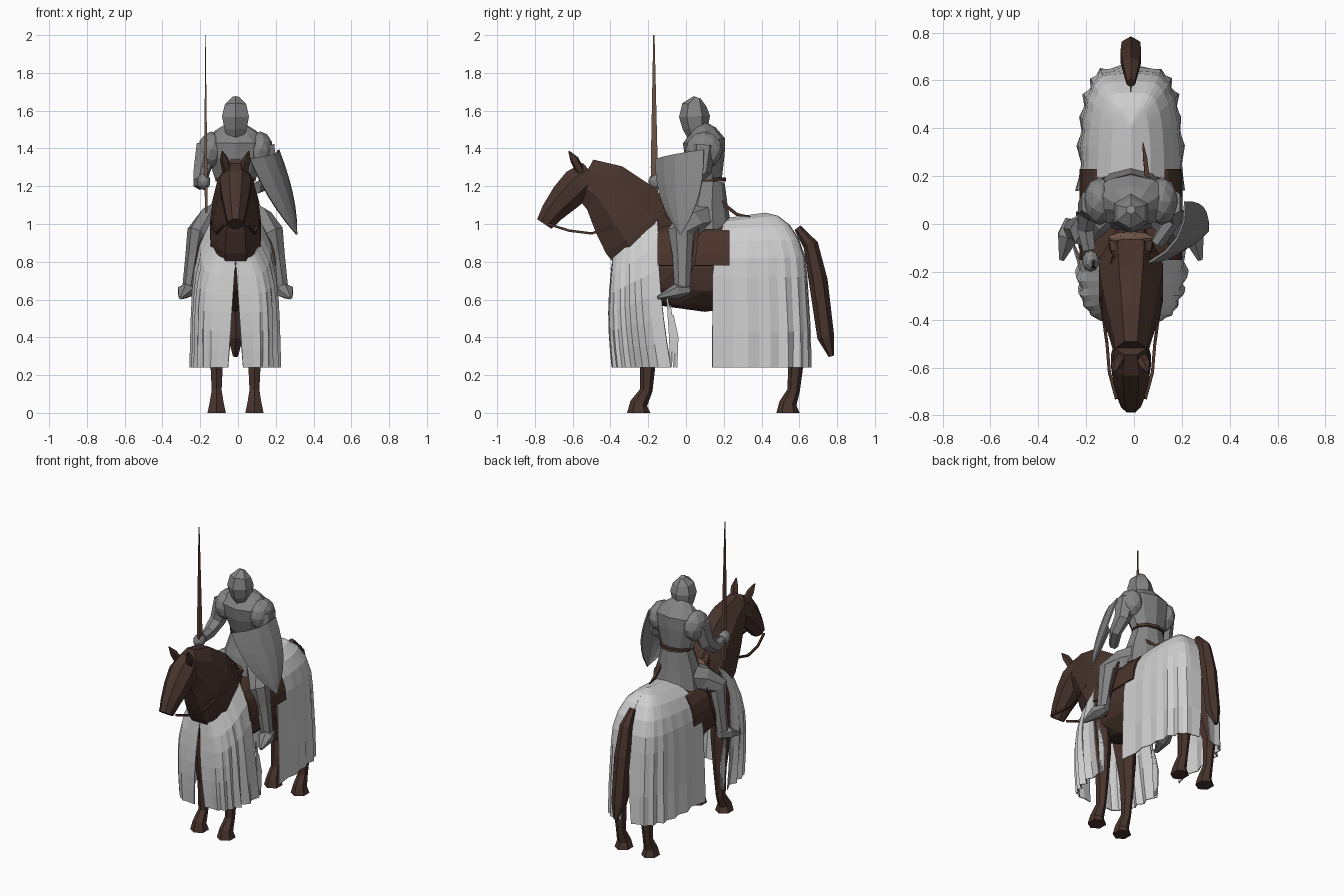
import bpy, bmesh, math, random
from mathutils import Vector

random.seed(4)
default_cube = bpy.data.objects.get("Cube")
if default_cube:
    bpy.data.objects.remove(default_cube, do_unlink=True)

CENTRE = Vector((-.013, 0, 0))
SIDES = (("left", 1), ("right", -1))


def material(name, red, green, blue):
    made = bpy.data.materials.new(name)
    made.use_nodes = True
    made.diffuse_color = (red, green, blue, 1)
    shader = made.node_tree.nodes["Principled BSDF"]
    shader.inputs["Base Color"].default_value = made.diffuse_color
    return made


COAT = material("horse brown", .065, .034, .026)
LEATHER = material("saddle leather", .07, .035, .026)
WOOD = material("pole brown", .15, .09, .06)
CLOTH = material("pale cloth", .62, .62, .62)
STEEL = material("grey steel", .23, .23, .23)


def finish(name, mesh_data, mat, thickness=0):
    bmesh.ops.recalc_face_normals(mesh_data, faces=mesh_data.faces)
    mesh = bpy.data.meshes.new(name)
    mesh_data.to_mesh(mesh)
    mesh_data.free()
    mesh.materials.append(mat)
    part = bpy.data.objects.new(name, mesh)
    part.location = CENTRE
    bpy.context.collection.objects.link(part)
    if thickness:
        solid = part.modifiers.new("thickness", "SOLIDIFY")
        solid.thickness = thickness


def bridge(mesh_data, rows, closed):
    """Quads between successive rows of points."""
    rows = [[mesh_data.verts.new(point) for point in row] for row in rows]
    for upper, lower in zip(rows, rows[1:]):
        count = len(upper)
        for k in range(count if closed else count - 1):
            n = (k + 1) % count
            mesh_data.faces.new((upper[k], upper[n], lower[n], lower[k]))
    return rows


def sheet(name, mat, rows, thickness):
    mesh_data = bmesh.new()
    bridge(mesh_data, rows, False)
    finish(name, mesh_data, mat, thickness)


def tube(name, mat, path, radii, depth=1, side=1, sides=8):
    """Capped tube along a path; depth is the ratio of thickness to width."""
    points = [Vector((side * x, y, z)) for x, y, z in path]
    last = len(points) - 1
    rings = []
    for i, (point, radius) in enumerate(zip(points, radii)):
        ahead = (points[min(i + 1, last)] - points[max(i - 1, 0)]).normalized()
        across = Vector((1, 0, 0))
        across = (across - ahead * across.dot(ahead)).normalized()
        deep = ahead.cross(across) * depth
        angles = [math.tau * (k + .5) / sides for k in range(sides)]
        rings.append([point + radius * (across * math.cos(a) + deep * math.sin(a))
                      for a in angles])
    mesh_data = bmesh.new()
    rings = bridge(mesh_data, rings, True)
    mesh_data.faces.new(rings[0])
    mesh_data.faces.new(rings[-1])
    finish(name, mesh_data, mat)


def spine(name, mat, profile, radii, depth=1, sides=8):
    """Tube in the middle plane, from (y, z) points."""
    tube(name, mat, [(0, y, z) for y, z in profile], radii, depth, 1, sides)


def blob(name, mat, centre, size):
    """Faceted ellipsoid."""
    mesh_data = bmesh.new()
    bmesh.ops.create_icosphere(mesh_data, subdivisions=2, radius=1)
    for vert in mesh_data.verts:
        vert.co = [c + s * v for c, s, v in zip(centre, size, vert.co)]
    finish(name, mesh_data, mat)


def mix(start, end, t):
    return start + (end - start) * t


HEM = .24
COLUMNS = 12


def drape(name, side, rows):
    """Half a cloth; each row gives edge and end heights, half width, edge and end y, fall."""
    pleats = [random.uniform(.2, 1) * (-1) ** k * .022 for k in range(COLUMNS + 1)]
    grid = []
    for edge_z, end_z, width, edge_y, end_y, fall in rows:
        line = []
        for k, pleat in enumerate(pleats):
            angle = math.pi / 2 * k / COLUMNS
            along = math.sin(angle) ** .75
            fold = pleat * fall
            x = width * max(math.cos(angle), 0) ** .42 + fold * math.cos(angle)
            y = mix(edge_y, end_y, along * (1 + fold * math.sin(angle)))
            line.append((side * max(x, .04 * fall), y, mix(edge_z, end_z, along)))
        grid.append(line)
    sheet(name, CLOTH, grid, .006)


def rear_rows():
    # Rounded rump, then a straight fall to the hem
    steps = 5
    for i in range(steps + 1):
        turn = math.pi / 2 * i / steps
        swell, level = math.sin(turn), mix(.72, 1.06, math.cos(turn))
        yield (level - .03 * math.cos(turn), level, .212 * swell ** .8,
               mix(.2, .14, swell ** 4), mix(.42, .64, swell), .3 * swell ** 6)
    for fall in (.6, 1):
        yield mix(.72, HEM, fall), mix(.72, HEM, fall), .218, .14, .655, fall


def front_rows():
    # Neckline sloping to the chest, then a straight fall to the hem
    steps = 6
    for i in range(steps + 1):
        fall = i / steps
        spread = 1 - (1 - fall) ** 5
        yield (mix(1.02, HEM, fall), mix(.82, HEM, fall), mix(.13, .225, spread),
               mix(-.15, -.08, fall ** 2), mix(-.39, -.41, math.sin(math.pi * fall)), fall)


# Horse trunk, neck, head and tail
blob("horse_trunk", COAT, (0, .1, .765), (.18, .5, .23))
spine("horse_neck", COAT, [(-.17, .86), (-.25, .97), (-.33, 1.08), (-.43, 1.19), (-.54, 1.25)],
      [.14, .145, .13, .1, .07], 1.6)
spine("horse_head", COAT, [(-.5, 1.27), (-.57, 1.21), (-.64, 1.14), (-.71, 1.06), (-.75, 1)],
      [.07, .09, .08, .06, .045], 1.1)
spine("horse_tail", COAT, [(.59, .98), (.66, .89), (.7, .7), (.74, .4), (.77, .3)],
      [.02, .04, .05, .045, .015], 1, 6)

# Horse legs: shared heights and girths, different stance
LEG_HEIGHTS = (.75, .5, .3, .12, .05, 0)
LEG_GIRTHS = (.08, .06, .04, .03, .042, .056)
STANCES = {"front": (-.24, -.21, -.2, -.21, -.25, -.25),
           "rear": (.47, .52, .585, .57, .54, .54)}

for label, side in SIDES:
    for end, stance in STANCES.items():
        tube(f"horse_{end}_leg_{label}", COAT,
             [(.1, y, z) for y, z in zip(stance, LEG_HEIGHTS)], LEG_GIRTHS, 1.1, side, 6)
    tube("horse_ear_" + label, COAT, [(.045, -.56, 1.28), (.06, -.59, 1.34), (.07, -.62, 1.385)],
         [.026, .024, .004], 1, side, 5)

    # Horse cloth, with torn strips behind the front half
    drape("rear_cloth_" + label, side, rear_rows())
    drape("front_cloth_" + label, side, front_rows())
    for k in range(3):
        y = mix(-.08, -.05, k / 2)
        tube("torn_strip_" + label, CLOTH, [(.215, y - .02, .62 - .05 * k), (.215, y, .4), (.215, y, HEM)],
             [.003, .007, .003], 2, side, 4)

    # Reins and stirrups
    tube("rein_" + label, LEATHER,
         [(.06, -.73, 1), (.09, -.62, .965), (.1, -.5, .95), (.125, -.32, 1.01), (.07, -.13, 1.13)],
         [.009] * 5, 1, side, 4)
    tube("stirrup_strap_" + label, LEATHER, [(.19, .06, .98), (.225, .04, .8), (.22, -.03, .62)],
         [.007] * 3, 2, side, 4)

    # Rider's legs, feet and shoulder plates
    tube("rider_leg_" + label, STEEL,
         [(.06, .11, 1.04), (.14, .03, 1.01), (.2, -.03, .95), (.22, -.02, .84), (.25, -.02, .64)],
         [.08, .07, .06, .045, .034], 1.2, side, 7)
    tube("rider_foot_" + label, STEEL, [(.25, .02, .65), (.262, -.05, .645), (.29, -.15, .61)],
         [.028, .05, .012], .8, side, 6)
    blob("shoulder_plate_" + label, STEEL, (side * .13, .095, 1.39), (.07, .1, .1))

# Saddle: leather arch with pommel
arch = [(.215 * math.copysign(abs(math.sin(a)) ** .6, a), .78 + .22 * math.cos(a))
        for a in (math.pi / 2 * k / 5 for k in range(-5, 6))]
sheet("saddle", LEATHER, [[(x, y, z) for x, z in arch] for y in (-.15, .04, .23)], .012)
spine("saddle_pommel", LEATHER, [(-.15, 1.07), (-.12, 1.08), (-.08, 1.04)], [.06, .09, .1], .5)
blob("saddle_horn", WOOD, (0, -.06, 1.05), (.1, .03, .04))
tube("scabbard", LEATHER, [(.07, .18, 1.12), (.06, .27, 1.05), (.05, .34, 1.04)], [.014, .012, .003], 1, 1, 4)

# Rider's tunic, belt and helmet
spine("tunic_skirt", STEEL, [(.1, .97), (.1, 1.1), (.115, 1.23)], [.16, .135, .1], .9, 10)
spine("tunic_chest", STEEL, [(.115, 1.23), (.1, 1.36), (.095, 1.44), (.085, 1.49), (.07, 1.52)],
      [.11, .155, .165, .11, .06], .68, 10)
spine("rider_belt", LEATHER, [(.115, 1.225), (.115, 1.245)], [.112, .112], .86, 10)
spine("helmet", STEEL, [(.06, 1.46), (.05, 1.51), (.045, 1.57), (.045, 1.63), (.06, 1.67)],
      [.05, .068, .082, .065, .02], 1, 6)

# Arms
SHOULDER, ARM_GIRTHS = (.15, .09, 1.41), (.065, .048, .038, .03)
tube("shield_arm", STEEL, [SHOULDER, (.175, .08, 1.28), (.175, .02, 1.22), (.11, -.08, 1.19)],
     ARM_GIRTHS, 1.1, 1, 6)
tube("pole_arm", STEEL, [SHOULDER, (.18, .06, 1.28), (.19, -.02, 1.22), (.175, -.11, 1.22)],
     ARM_GIRTHS, 1.1, -1, 6)
blob("pole_hand", STEEL, (-.168, -.155, 1.225), (.036, .045, .045))

# Upright slender pole
tube("pole", WOOD, [(.155, -.165, 1.06), (.157, -.168, 1.3), (.16, -.17, 2)], [.01, .011, .002], 2.4, -1, 4)

# Shield: curved, pointed plate leaning outward
across, outward = Vector((.51, .86, 0)), Vector((.86, -.51, 0))
top, tip = Vector((.155, -.035, 1.37)), Vector((.325, -.03, .945))
shield = []
for step in range(7):
    v = step / 6
    half = .146 * (1 - v ** 2.4) + .004
    shield.append([top.lerp(tip, v) + across * u * half + outward * (1 - u * u) * half / 3
                   + Vector((0, 0, .025 * u * (1 - v))) for u in (-1, -.5, 0, .5, 1)])
sheet("shield", STEEL, shield, .01)
